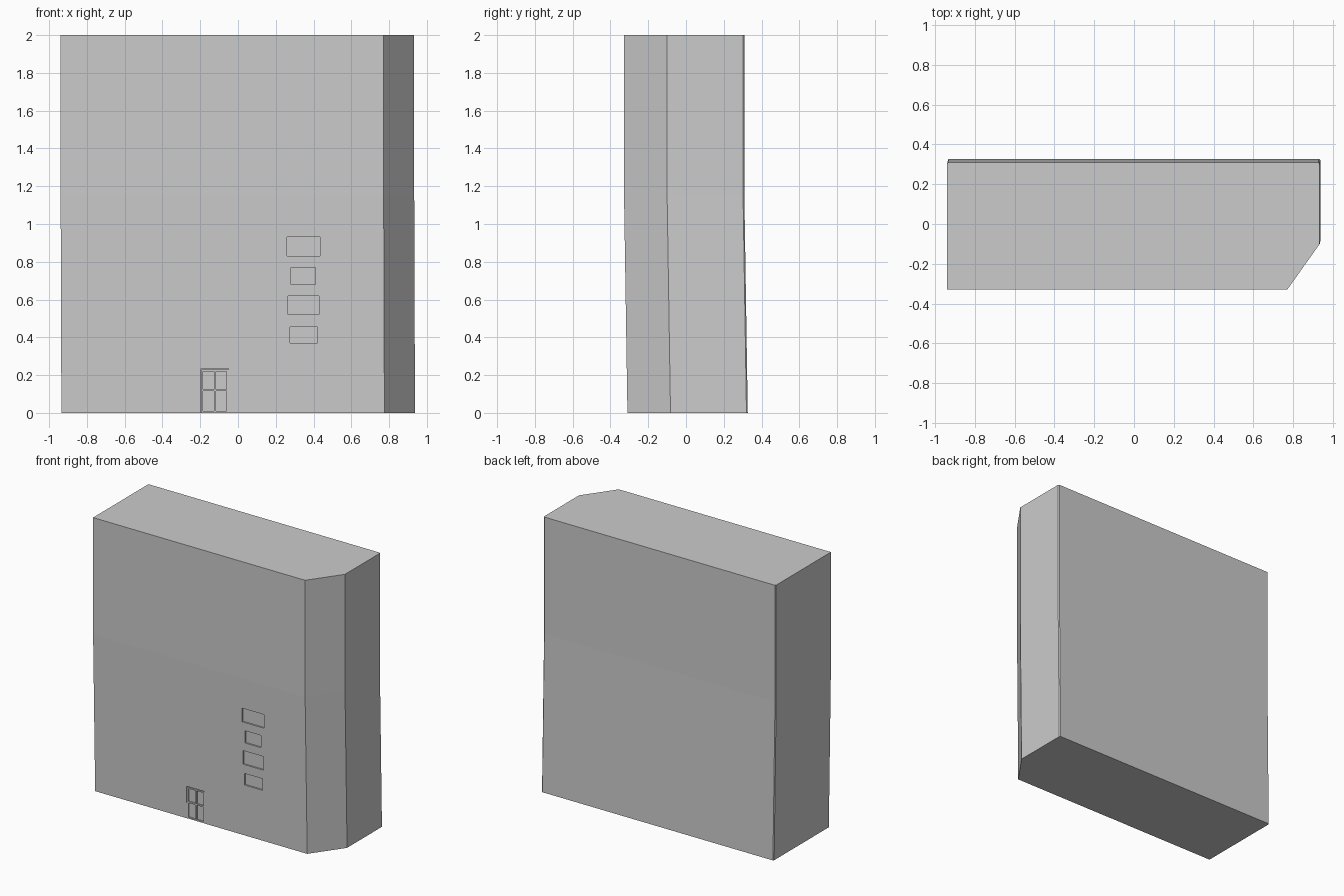
import bpy, bmesh

if "Cube" in bpy.data.objects:
    bpy.data.objects.remove(bpy.data.objects["Cube"])

BEND = 1.15  # height where the leaning lower walls turn vertical


def wall_y(z):
    return -0.31 - 0.018 * min(z / BEND, 1)


def box(name, x0, x1, y0, y1, z0, z1):
    bpy.ops.mesh.primitive_cube_add(size=1, location=((x0 + x1) / 2, (y0 + y1) / 2, (z0 + z1) / 2))
    ob = bpy.context.object
    ob.name = name
    ob.scale = (x1 - x0, y1 - y0, z1 - z0)
    bpy.ops.object.transform_apply(location=False, rotation=False, scale=True)
    return ob


# Building block: plan with a cut front corner, lofted through three levels
plan = [(-0.935, -0.31), (0.775, -0.31), (0.937, -0.082), (0.937, 0.32),
        (0.93, 0.327), (-0.93, 0.327), (-0.935, 0.32)]
bm = bmesh.new()
rings = []
for z, dx, dy in ((0, 0, 0), (BEND, -0.004, -0.018), (2, -0.004, -0.018)):
    rings.append([bm.verts.new((x + dx, y + dy, z)) for x, y in plan])
n = len(plan)
for a, b in zip(rings, rings[1:]):
    for i in range(n):
        j = (i + 1) % n
        bm.faces.new((a[i], a[j], b[j], b[i]))
bm.faces.new(rings[0][::-1])
bm.faces.new(rings[-1])
mesh = bpy.data.meshes.new("building")
bm.to_mesh(mesh)
bm.free()
building = bpy.data.objects.new("building", mesh)
bpy.context.collection.objects.link(building)

# Shallow recesses for the four windows and the door
openings = [("window", 0.26, 0.435, 0.83, 0.93), ("window", 0.28, 0.41, 0.68, 0.77),
            ("window", 0.265, 0.43, 0.52, 0.62), ("window", 0.275, 0.42, 0.37, 0.455),
            ("door", -0.195, -0.05, -0.05, 0.235)]
for name, x0, x1, z0, z1 in openings:
    y = wall_y((max(z0, 0) + z1) / 2)
    cutter = box(name + "_cutter", x0, x1, y - 0.1, y + 0.012, z0, z1)
    cutter.hide_render = True
    cutter.hide_set(True)
    mod = building.modifiers.new(name, 'BOOLEAN')
    mod.operation = 'DIFFERENCE'
    mod.solver = 'EXACT'
    mod.object = cutter

# Door frame and cross bars inside the recess
front, back = wall_y(0) + 0.001, wall_y(0) + 0.02
for side, x in (("left", -0.189), ("middle", -0.1225), ("right", -0.056)):
    box("door_upright_" + side, x - 0.005, x + 0.005, front, back, 0, 0.229)
for side, z in (("bottom", 0.005), ("middle", 0.12), ("top", 0.224)):
    box("door_rail_" + side, -0.184, -0.061, front, back, z - 0.005, z + 0.005)
